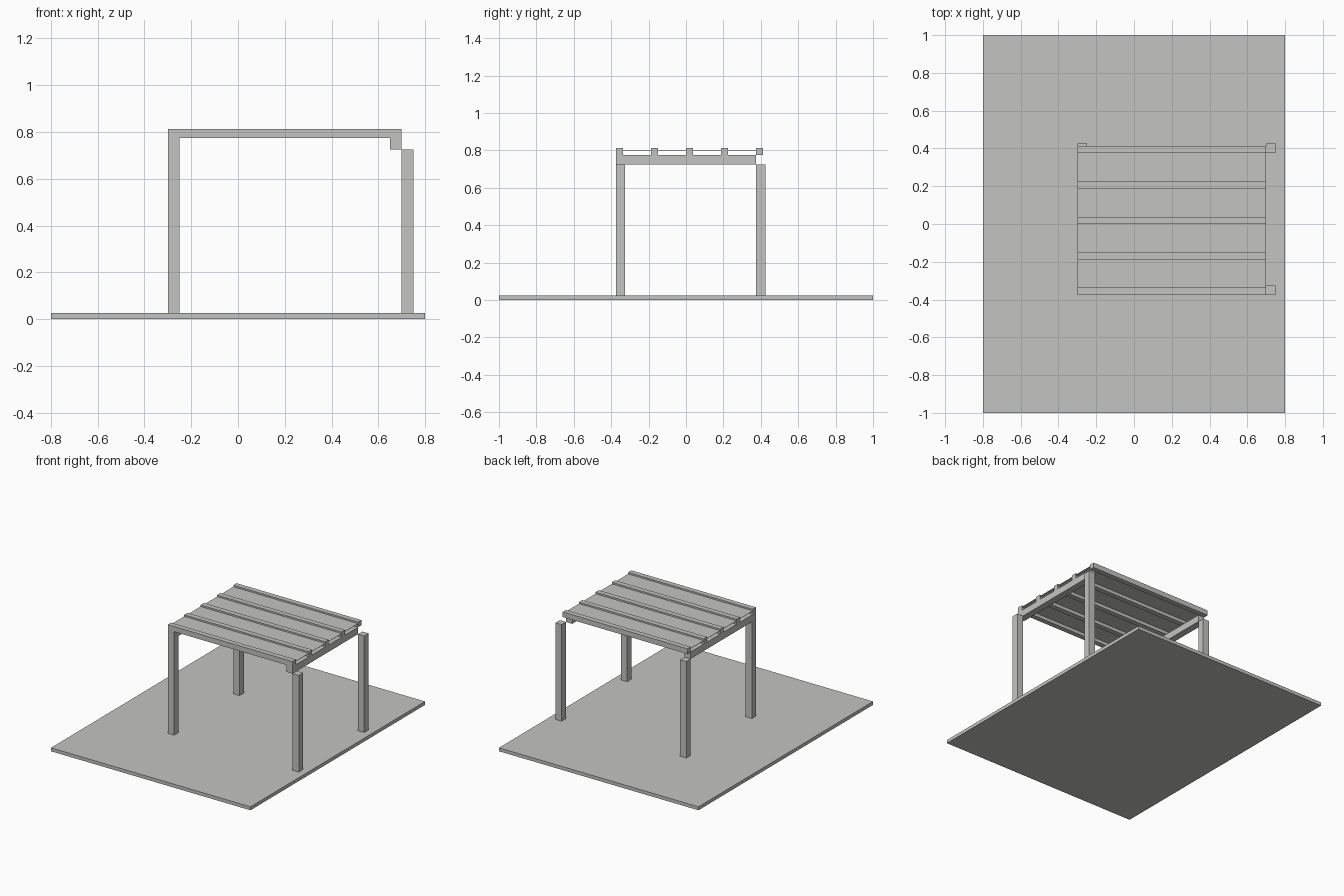
import bpy
import bmesh

if "Cube" in bpy.data.objects:
    bpy.data.objects.remove(bpy.data.objects["Cube"])

concrete = bpy.data.materials.new("light_grey")
concrete.diffuse_color = (0.55, 0.55, 0.535, 1)
concrete.use_nodes = True
concrete.node_tree.nodes["Principled BSDF"].inputs["Base Color"].default_value = concrete.diffuse_color


def box(name, x, y, z):
    """Add a box from its (min, max) range on each axis."""
    bm = bmesh.new()
    bmesh.ops.create_cube(bm, size=1)
    for v in bm.verts:
        v.co = [r[0] + (c + 0.5) * (r[1] - r[0]) for c, r in zip(v.co, (x, y, z))]
    mesh = bpy.data.meshes.new(name)
    bm.to_mesh(mesh)
    bm.free()
    mesh.materials.append(concrete)
    obj = bpy.data.objects.new(name, mesh)
    bpy.context.collection.objects.link(obj)
    return obj


POST = 0.05       # post and beam section
RAFTER = 0.0375   # rafter section
BASE_TOP, POST_TOP, BEAM_TOP = 0.025, 0.725, 0.775
LEFT, RIGHT, FRONT, BACK = -0.30, 0.70, -0.375, 0.375

# Ground slab
box("base_slab", (-0.8, 0.8), (-1, 1), (0, BASE_TOP))

# Four posts, the right and back ones standing just outside the beams
for side, x in (("left", LEFT), ("right", RIGHT)):
    for end, y in (("front", FRONT), ("back", BACK)):
        box(f"{end}_{side}_post", (x, x + POST), (y, y + POST), (BASE_TOP, POST_TOP))

# Two side beams running front to back
for side, x in (("left", LEFT), ("right", RIGHT - POST)):
    box(f"{side}_beam", (x, x + POST), (FRONT, BACK), (POST_TOP, BEAM_TOP))

# Five evenly spaced rafters across the beams
for i in range(5):
    y = FRONT + i * (BACK - FRONT) / 4
    box(f"rafter_{i + 1}", (LEFT, RIGHT), (y, y + RAFTER), (BEAM_TOP, BEAM_TOP + RAFTER))

# Thin roof sheets between the rafters
for i in range(4):
    y = FRONT + i * (BACK - FRONT) / 4
    box(f"roof_sheet_{i + 1}", (LEFT, RIGHT),
        (y + RAFTER, y + (BACK - FRONT) / 4), (0.799, 0.801))
